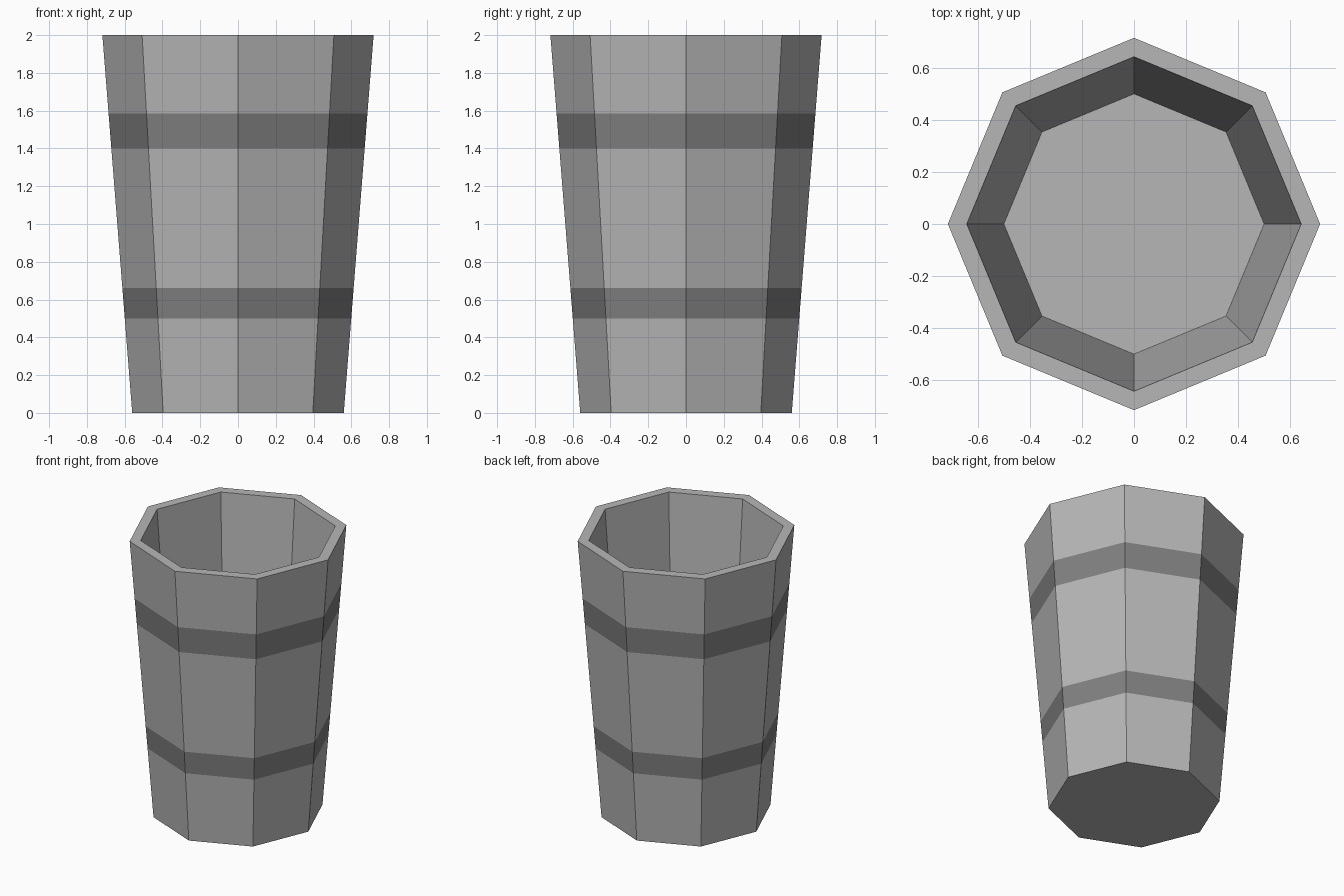
import bpy, bmesh, math

if "Cube" in bpy.data.objects:
    bpy.data.objects.remove(bpy.data.objects["Cube"])

SIDES = 8
HEIGHT = 2.0
R_BOTTOM, R_TOP = 0.56, 0.718
BANDS = [(0.50, 0.66), (1.40, 1.585)]


def flat_material(name, value):
    m = bpy.data.materials.new(name)
    m.diffuse_color = (value, value, value, 1.0)
    m.use_nodes = True
    m.node_tree.nodes["Principled BSDF"].inputs["Base Color"].default_value = m.diffuse_color
    return m


def outer_radius(z):
    return R_BOTTOM + (R_TOP - R_BOTTOM) * z / HEIGHT


# Profile: up the tapered outside, over the rim, down to the inner floor
heights = [0.0] + [z for band in BANDS for z in band] + [HEIGHT]
profile = [(outer_radius(z), z) for z in heights]
profile += [(0.645, HEIGHT), (0.502, 0.1)]

bm = bmesh.new()
rings = []
for r, z in profile:
    rings.append([bm.verts.new((r * math.cos(math.tau * i / SIDES),
                                r * math.sin(math.tau * i / SIDES), z))
                  for i in range(SIDES)])

# Walls, with the bands coloured by their place in the profile
for k, (a, b) in enumerate(zip(rings, rings[1:])):
    for i in range(SIDES):
        j = (i + 1) % SIDES
        face = bm.faces.new((a[i], a[j], b[j], b[i]))
        face.material_index = 1 if (profile[k][1], profile[k + 1][1]) in BANDS else 0

# Underside and inner floor
bm.faces.new(rings[0][::-1])
bm.faces.new(rings[-1])
bm.normal_update()

mesh = bpy.data.meshes.new("barrel")
bm.to_mesh(mesh)
bm.free()
mesh.materials.append(flat_material("light grey", 0.47))
mesh.materials.append(flat_material("dark grey band", 0.215))
barrel = bpy.data.objects.new("barrel", mesh)
bpy.context.collection.objects.link(barrel)
